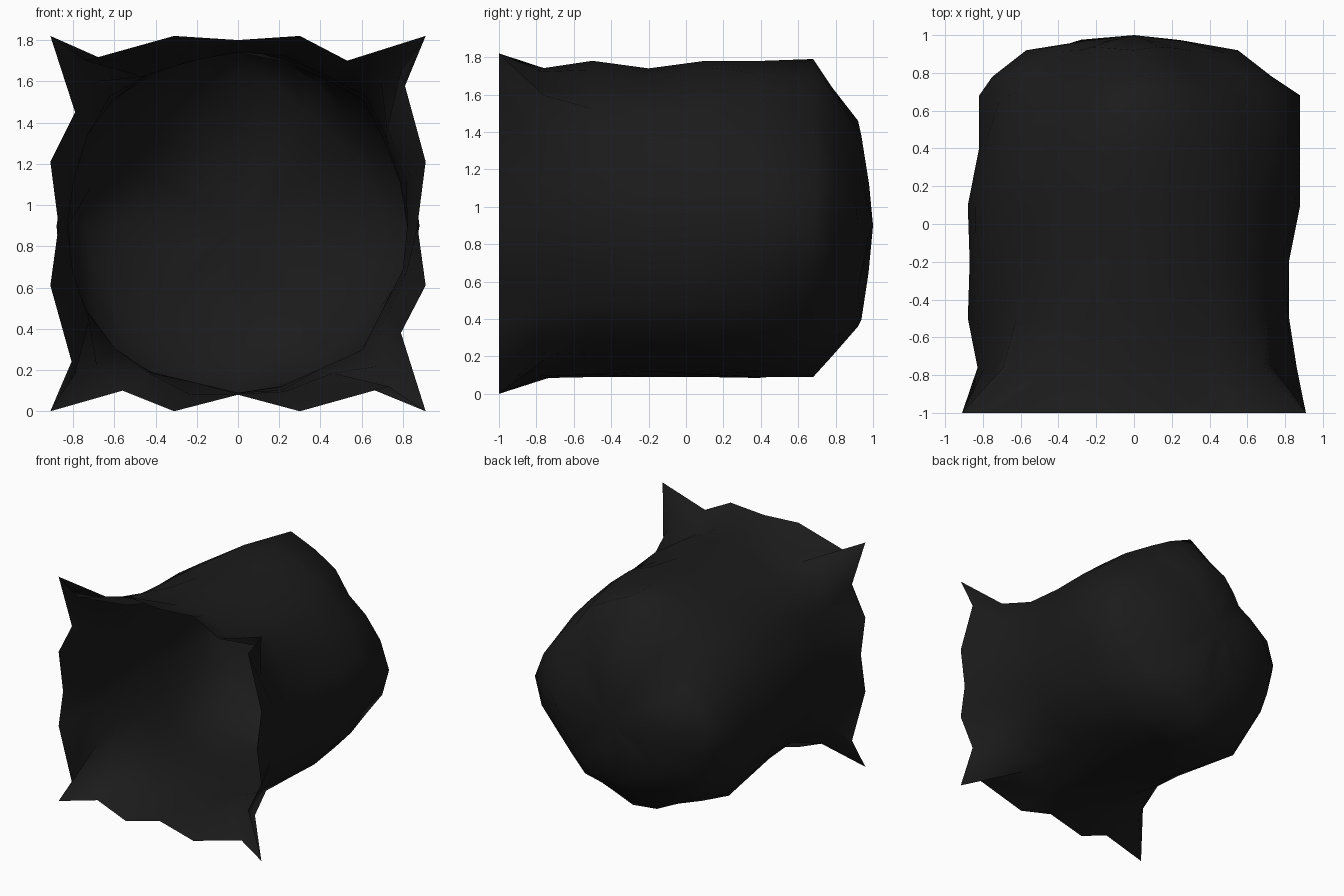
import bpy, bmesh, math, random

if "Cube" in bpy.data.objects:
    bpy.data.objects.remove(bpy.data.objects["Cube"])
random.seed(4)

rock = bpy.data.materials.new("charcoal black")
rock.diffuse_color = (0.011, 0.011, 0.011, 1)
rock.use_nodes = True
rock.node_tree.nodes["Principled BSDF"].inputs["Base Color"].default_value = rock.diffuse_color

CZ, FLOOR = 0.90, 0.085
# Jagged square mouth outline (x, z), clockwise from top left
RIM = [(-.91, 1.82), (-.74, 1.70), (-.31, 1.82), (0, 1.80), (.30, 1.82), (.53, 1.70),
       (.91, 1.82), (.79, 1.65), (.91, 1.21), (.87, .90), (.91, .61), (.79, .38),
       (.91, 0), (.73, .12), (.30, 0), (0, .08), (-.31, 0), (-.56, .10),
       (-.91, 0), (-.79, .18), (-.91, .61), (-.87, .90), (-.91, 1.21), (-.79, 1.45)]
N = len(RIM)
# Body rings: depth, share of square mouth kept, radius in eight directions
# (upper left, up, upper right, right, lower right, down, lower left, left)
RINGS = [(-.76, .33, (.83, .83, .83, .86, .81, .83, .81, .82)),
         (-.5, .05, (.86, .88, .86, .82, .83, .81, .82, .88)),
         (-.2, 0, (.86, .84, .86, .82, .86, .81, .86, .87)),
         (.1, 0, (.86, .88, .86, .88, .87, .81, .90, .88)),
         (.4, 0, (.83, .88, .83, .88, .84, .81, .94, .82)),
         (.68, 0, (.66, .89, .73, .88, .77, .81, .81, .82)),
         (.78, 0, (.57, .74, .64, .73, .68, .70, .70, .75)),
         (.92, 0, (.41, .56, .42, .55, .49, .54, .49, .57)),
         (.96, 0, (.25, .27, .25, .27, .26, .27, .26, .30))]

bm = bmesh.new()
rows = [[bm.verts.new((x, -1, z)) for x, z in RIM]]
for y, square, radii in RINGS:
    row = []
    for i, (rx, rz) in enumerate(RIM):
        a = math.radians(135 - 360 * i / N)
        k, t = i // 3, (i % 3) / 3
        r = radii[k] * (1 - t) + radii[(k + 1) % 8] * t
        jit = .02 if i % 3 else 0
        r += random.uniform(-1.5 * jit, .5 * jit)      # dents between the ridges
        x, z = r * math.cos(a), max(CZ + r * math.sin(a), FLOOR)
        share = square if i % 6 == 0 else square * .5  # corners stay square longest
        x += (rx - x) * share
        z += (rz - z) * share
        row.append(bm.verts.new((x, y + random.uniform(-jit, jit), z)))
    rows.append(row)
for a, b in zip(rows, rows[1:]):
    for i in range(N):
        j = (i + 1) % N
        bm.faces.new((a[i], a[j], b[j], b[i]))
# Closed back end
tip = bm.verts.new((0, 1, CZ))
for i in range(N):
    bm.faces.new((rows[-1][i], rows[-1][(i + 1) % N], tip))
bmesh.ops.recalc_face_normals(bm, faces=bm.faces)
# Closed end is at the back, so outward means +y there
if sum(f.normal.y for f in tip.link_faces) < 0:
    bmesh.ops.reverse_faces(bm, faces=bm.faces)
for f in bm.faces:
    f.smooth = True

me = bpy.data.meshes.new("cave_shell")
bm.to_mesh(me)
bm.free()
me.materials.append(rock)
ob = bpy.data.objects.new("cave_shell", me)
bpy.context.collection.objects.link(ob)
